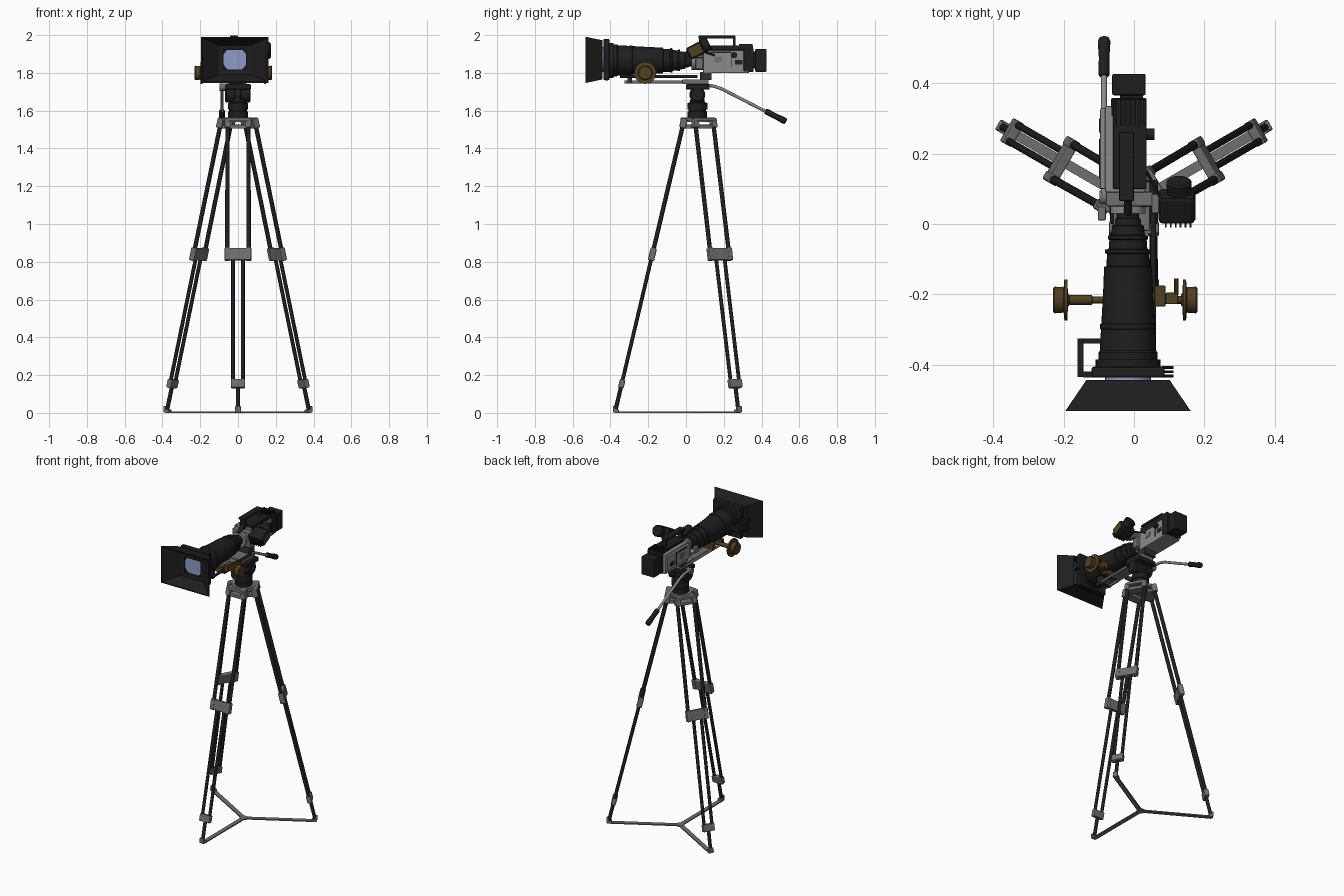
import bpy, bmesh, math
from mathutils import Matrix, Vector

if "Cube" in bpy.data.objects:
    bpy.data.objects.remove(bpy.data.objects["Cube"])

def material(name, r, g, b):
    m = bpy.data.materials.new(name)
    m.diffuse_color = (r, g, b, 1)
    m.use_nodes = True
    m.node_tree.nodes["Principled BSDF"].inputs["Base Color"].default_value = m.diffuse_color
    return m

BLACK = material("matte black", .0135, .0135, .0135)
DARK = material("dark grey", .03, .03, .03)
GREY = material("metal grey", .16, .16, .16)
LIGHT = material("light grey", .26, .26, .26)
BROWN = material("bronze", .08, .052, .015)
GLASS = material("lens glass", .27, .33, .58)

def finish(name, bm, mat, smooth=False, bevel=0):
    bmesh.ops.recalc_face_normals(bm, faces=bm.faces)
    me = bpy.data.meshes.new(name)
    bm.to_mesh(me)
    bm.free()
    me.materials.append(mat)
    ob = bpy.data.objects.new(name, me)
    bpy.context.collection.objects.link(ob)
    if bevel:
        mod = ob.modifiers.new("bevel", 'BEVEL')
        mod.width, mod.segments = bevel, 2
    if smooth:
        bpy.context.view_layer.objects.active = ob
        ob.select_set(True)
        bpy.ops.object.shade_smooth_by_angle(angle=math.radians(35))
        ob.select_set(False)
    return ob

def box(name, x, y, z, mat, M=Matrix(), bevel=0):
    """Box from three (low, high) ranges, placed by matrix M."""
    bm = bmesh.new()
    c = [(a[0] + a[1]) / 2 for a in (x, y, z)]
    s = [a[1] - a[0] for a in (x, y, z)]
    bmesh.ops.create_cube(bm, size=1, matrix=M @ Matrix.Translation(c) @ Matrix.Diagonal((*s, 1)))
    return finish(name, bm, mat, False, bevel)

def lathe(name, p0, p1, prof, mat, seg=32):
    """Closed turned part along p0-p1; prof = (distance, radius) pairs."""
    p0, p1 = Vector(p0), Vector(p1)
    R = Matrix.Translation(p0) @ (p1 - p0).to_track_quat('Z', 'Y').to_matrix().to_4x4()
    bm = bmesh.new()
    rings = [[bm.verts.new(R @ Vector((r * math.cos(k * math.tau / seg), r * math.sin(k * math.tau / seg), d)))
              for k in range(seg)] for d, r in prof]
    for a, b in zip(rings, rings[1:]):
        for k in range(seg):
            j = (k + 1) % seg
            bm.faces.new((a[k], a[j], b[j], b[k]))
    bm.faces.new(rings[0])
    bm.faces.new(rings[-1])
    return finish(name, bm, mat, True)

def rod(name, p0, p1, r, mat, seg=16):
    return lathe(name, p0, p1, [(0, r), ((Vector(p1) - Vector(p0)).length, r)], mat, seg)

# ---------- tripod: three identical legs around (0, 0.06) ----------
TILT = math.atan(.355 / 1.50)
def leg_r(z):
    return .432 - .355 * (z - .02) / 1.50

for tag, ang in (("front", -90), ("right", 30), ("left", 150)):
    M = Matrix.Translation((0, .06, 0)) @ Matrix.Rotation(math.radians(ang), 4, 'Z')
    def P(z, t):
        return M @ Vector((leg_r(z), t, z))
    def tilted(z):
        return M @ Matrix.Translation((leg_r(z), 0, z)) @ Matrix.Rotation(-TILT, 4, 'Y')
    for s in (-1, 1):
        rod(tag + "_upper_tube", P(1.53, s * .055), P(.83, s * .057), .0115, BLACK)
        rod(tag + "_lower_tube", P(.86, s * .026), P(.14, s * .026), .010, BLACK)
        box(tag + "_yoke_lug", (-.018, .018), (s * .055 - .016, s * .055 + .016), (-.022, .03), GREY, tilted(1.53), .006)
        box(tag + "_clamp_ear", (-.017, .017), (s * .057 - .014, s * .057 + .014), (-.035, .035), GREY, tilted(.84), .006)
    for z0, z1 in ((1.505, 1.526), (1.544, 1.563)):
        box(tag + "_yoke_bar", (.03, .09), (-.06, .06), (z0, z1), GREY, M, .004)
    box(tag + "_middle_clamp", (-.014, .014), (-.05, .05), (-.032, .032), GREY, tilted(.84), .004)
    box(tag + "_lower_clamp", (-.015, .015), (-.038, .038), (-.023, .023), GREY, tilted(.155), .005)
    rod(tag + "_spike", P(.15, 0), P(.02, 0), .011, BLACK)
    box(tag + "_foot", (.415, .446), (-.017, .017), (.002, .018), GREY, M, .004)
    box(tag + "_foot_cup", (.435, .447), (-.015, .015), (.01, .036), GREY, M, .003)
    box(tag + "_spreader_bar", (0, .435), (-.014, .014), (0, .007), GREY, M)
rod("spreader_hub", (0, .06, 0), (0, .06, .008), .025, GREY)
rod("crown_hub", (0, .06, 1.54), (0, .06, 1.565), .072, GREY, 32)

# ---------- fluid head ----------
lathe("head_base", (0, .06, 1.56), (0, .06, 1.7),
      [(0, .052), (.035, .052), (.037, .047), (.045, .047), (.047, .053), (.08, .053), (.085, .04), (.11, .035)], BLACK)
lathe("tilt_drum", (-.07, .06, 1.685), (.067, .06, 1.685),
      [(0, .033), (.008, .042), (.052, .042), (.054, .036), (.083, .036), (.085, .042), (.13, .042), (.137, .033)], BLACK)
box("head_top", (-.068, .068), (.0, .125), (1.712, 1.74), BLACK, bevel=.005)
box("head_plate", (-.05, .045), (-.02, .12), (1.74, 1.766), GREY, bevel=.004)
rod("handle_clamp", (-.098, .075, 1.725), (-.065, .075, 1.725), .02, GREY, 20)
path = [(-.085, .07, 1.735), (-.085, .14, 1.732), (-.085, .19, 1.715), (-.085, .43, 1.592)]
for a, b in zip(path, path[1:]):
    rod("pan_handle", a, b, .0085, LIGHT)
lathe("pan_grip", (-.085, .42, 1.598), (-.085, .53, 1.542),
      [(0, .012), (.006, .016), (.06, .015), (.11, .018), (.12, .015), (.124, .008)], BLACK, 20)

# everything built after this point sits slightly lower (see the end)
support_parts = set(bpy.data.objects)

# ---------- support rails under the lens ----------
CX, CZ = -.017, 1.872
for x in (-.05, .016):
    rod("support_rail", (x, -.325, 1.757), (x, .09, 1.757), .008, GREY)
box("rail_bridge", (-.065, .03), (-.31, -.285), (1.75, 1.795), DARK, bevel=.003)
box("rail_plate", (-.04, .006), (-.2, .06), (1.752, 1.762), GREY)
rod("side_rail", (.055, -.35, 1.787), (.055, .06, 1.787), .008, BLACK)

# ---------- zoom lens ----------
lathe("lens_barrel", (CX, -.42, CZ), (CX, .06, CZ),
      [(0, .084), (.055, .084), (.06, .080), (.12, .077), (.122, .079), (.135, .079), (.137, .076), (.22, .071),
       (.298, .068), (.30, .061), (.335, .060), (.337, .065), (.347, .065), (.349, .055), (.375, .053), (.377, .057),
       (.387, .057), (.389, .048), (.415, .045), (.417, .038), (.435, .036), (.437, .031), (.48, .031)], BLACK, 40)
box("lens_front_frame", (CX - .104, CX + .104), (-.437, -.405), (CZ - .105, CZ + .114), BLACK, bevel=.008)
rod("lens_collar", (CX, -.405, CZ), (CX, -.385, CZ), .092, BLACK, 40)
rod("front_glass", (CX, -.446, CZ + .005), (CX, -.43, CZ + .005), .066, GLASS, 24)
for k in range(3):
    rod("frame_screw", (.08, -.408 - k * .012, CZ), (.112, -.408 - k * .012, CZ), .004, BLACK, 8)
box("frame_arm", (-.155, -.08), (-.34, -.325), (CZ - .015, CZ + .015), BLACK)
box("frame_arm_plate", (-.16, -.143), (-.435, -.325), (CZ - .03, CZ + .03), BLACK)
box("frame_arm_end", (-.145, -.1), (-.437, -.42), (CZ - .03, CZ + .03), BLACK)

# sunshade: rectangular funnel running out, over the rim and back in
bm = bmesh.new()
rings = []
for y, hx, hz in ((-.443, .118, .104), (-.531, .178, .122), (-.531, .171, .115),
                  (-.458, .085, .077), (-.455, .060, .051), (-.447, .060, .051)):
    rings.append([bm.verts.new((CX + sx * hx, y, CZ + .003 + sz * hz)) for sx, sz in ((-1, -1), (1, -1), (1, 1), (-1, 1))])
for a, b in zip(rings, rings[1:]):
    for k in range(4):
        bm.faces.new((a[k], a[(k + 1) % 4], b[(k + 1) % 4], b[k]))
finish("sunshade", bm, BLACK)

# ---------- follow focus ----------
FY, FZ = -.216, 1.806
for side, x, inner in (("left", -.23, -.185), ("right", .18, .133)):
    lathe(side + "_focus_wheel", (x, FY, FZ), (inner, FY, FZ),
          [(0, .034), (.004, .038), (.03, .036), (.032, .058), (.041, .058), (.042, .02), (.047, .015)], BROWN)
lathe("left_focus_shaft", (-.19, FY, FZ), (-.07, FY, FZ), [(0, .011), (.01, .014), (.07, .014), (.072, .01), (.12, .01)], BROWN, 20)
rod("right_focus_shaft", (.135, FY, FZ), (.04, FY, FZ), .011, BROWN, 20)
box("focus_gearbox", (.058, .09), (-.235, -.175), (1.785, 1.83), BROWN, bevel=.004)
box("focus_bracket", (.09, .125), (-.228, -.195), (1.79, 1.82), BROWN, bevel=.003)
rod("focus_lever", (.12, -.2, 1.815), (.12, -.155, 1.815), .006, BROWN, 10)
box("focus_mount", (-.06, .06), (-.225, -.195), (1.76, 1.795), BROWN, bevel=.003)

# ---------- camera body ----------
box("body_shell", (-.082, .033), (.09, .335), (1.805, 1.935), LIGHT, bevel=.005)
box("body_top", (-.06, .036), (.10, .355), (1.925, 1.952), BLACK, bevel=.004)
box("body_rear", (-.066, .036), (.305, .358), (1.812, 1.936), BLACK, bevel=.004)
box("left_panel", (-.096, -.08), (.10, .33), (1.83, 1.925), LIGHT, bevel=.004)
box("body_shoe", (-.06, .03), (.075, .135), (1.768, 1.812), DARK, bevel=.004)
rod("lens_mount", (CX, .03, CZ), (CX, .095, CZ), .05, LIGHT, 32)
box("mount_block", (-.08, .055), (.05, .092), (1.825, 1.925), GREY, bevel=.006)
box("mount_left_knob", (-.103, -.08), (.01, .05), (1.84, 1.88), GREY, bevel=.004)
box("battery_neck", (-.04, .025), (.355, .372), (1.83, 1.92), BLACK)
box("battery", (-.062, .033), (.366, .427), (1.812, 1.932), BLACK, bevel=.005)
rod("side_dial", (.03, .255, 1.90), (.058, .255, 1.90), .016, BLACK, 20)
for k in range(7):
    x = -.054 + k * .0135
    box("top_fin", (x, x + .006), (.28, .352), (1.95, 1.958), BLACK)
# side details: door outlines, slots and panels as thin plates
for x in (.033, -.096):
    X = (x - .003, x + .003)
    box("door_slot", X, (.13, .24), (1.912, 1.918), BLACK)
    box("door_seam", X, (.237, .242), (1.835, 1.918), BLACK)
    box("control_panel", X, (.26, .3), (1.85, 1.875), BLACK)
    box("door_window", X, (.15, .19), (1.86, 1.89), GREY)
# carrying handle
box("handle_grip", (-.042, .0), (.065, .262), (1.988, 2.003), BLACK, bevel=.004)
box("handle_front_post", (-.036, -.006), (.07, .1), (1.925, 1.99), BLACK, bevel=.003)
box("handle_rear_post", (-.036, -.006), (.25, .262), (1.945, 1.99), BLACK)
rod("handle_front_arm", (CX, .03, 1.915), (CX, .085, 1.96), .012, BLACK, 12)

# ---------- viewfinder on the right ----------
V = Matrix.Translation((.12, .052, 1.925)) @ Matrix.Rotation(math.radians(27), 4, 'X')
box("finder_body", (-.05, .053), (-.045, .042), (-.034, .034), BLACK, V, .012)
box("finder_side_plate", (.05, .055), (-.034, .03), (-.024, .024), BROWN, V)
lathe("finder_eyecup", V @ Vector((.008, .025, 0)), V @ Vector((.008, .08, 0)),
      [(0, .028), (.015, .028), (.017, .034), (.05, .036), (.055, .03)], BLACK, 28)
for k in range(6):
    x = -.032 + k * .014
    box("finder_tooth", (x, x + .005), (-.06, -.043), (-.02, .02), BLACK, V)
rod("finder_arm", (.02, .06, 1.905), (.09, .06, 1.915), .012, GREY, 16)
box("finder_bracket", (.05, .075), (.03, .085), (1.885, 1.925), GREY, bevel=.004)
rod("finder_cable", (.035, .15, 1.9), (.075, .075, 1.925), .005, BLACK, 8)

# seat the camera on its head
for ob in set(bpy.data.objects) - support_parts:
    ob.location.z = -.006
